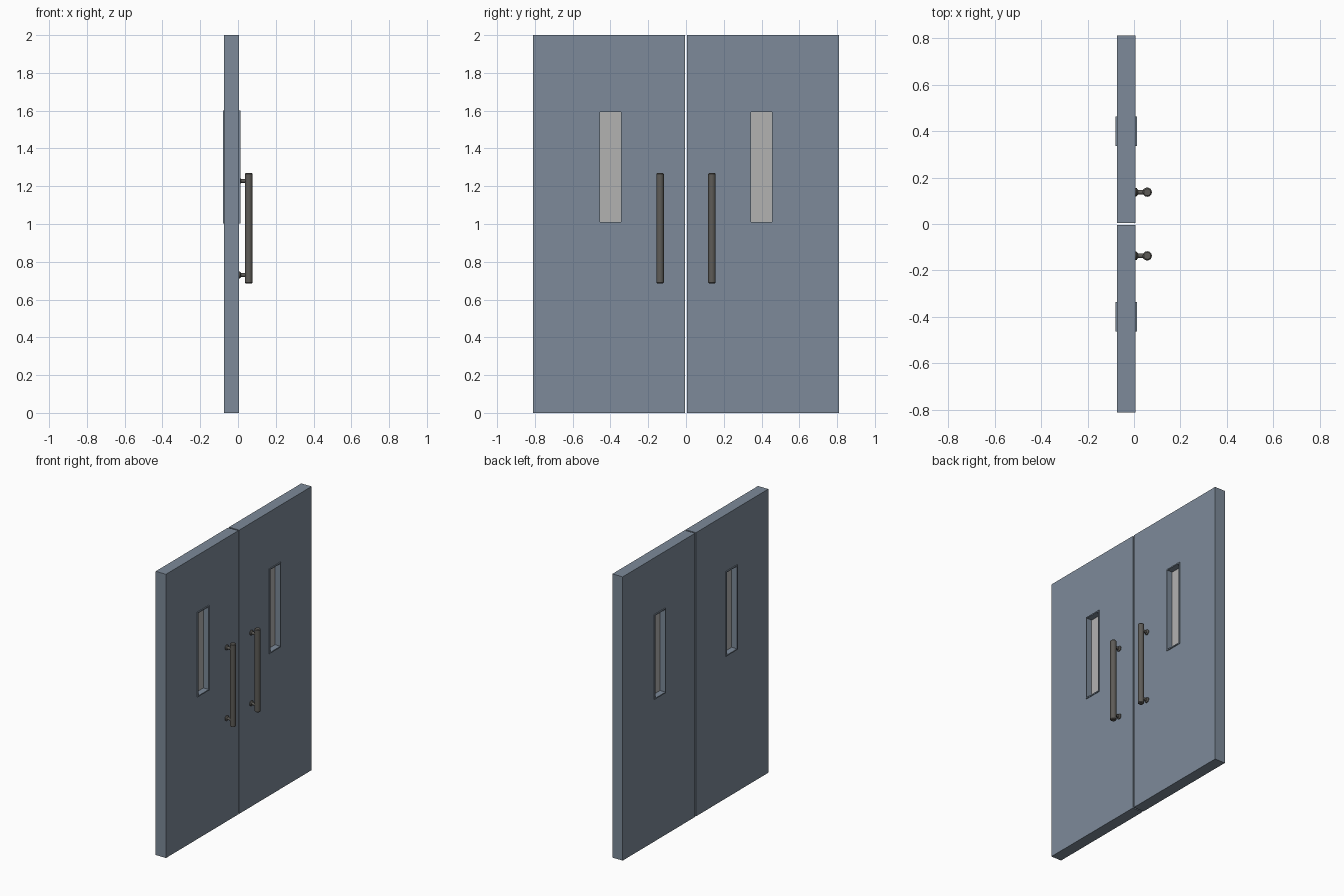
import bpy, bmesh, math
from mathutils import Matrix

if "Cube" in bpy.data.objects:
    bpy.data.objects.remove(bpy.data.objects["Cube"])


def material(name, rgb):
    m = bpy.data.materials.new(name)
    m.diffuse_color = (*rgb, 1)
    m.use_nodes = True
    m.node_tree.nodes["Principled BSDF"].inputs["Base Color"].default_value = m.diffuse_color
    return m


PAINT = material("blue grey paint", (0.205, 0.255, 0.32))
GLASS = material("pale glass", (0.45, 0.445, 0.44))
METAL = material("dark bronze metal", (0.11, 0.105, 0.095))


def make(name, bm, mat, smooth=False):
    bmesh.ops.recalc_face_normals(bm, faces=bm.faces)
    me = bpy.data.meshes.new(name)
    bm.to_mesh(me)
    bm.free()
    me.materials.append(mat)
    ob = bpy.data.objects.new(name, me)
    bpy.context.collection.objects.link(ob)
    if smooth:
        bpy.ops.object.select_all(action='DESELECT')
        ob.select_set(True)
        bpy.context.view_layer.objects.active = ob
        bpy.ops.object.shade_smooth_by_angle(angle=math.radians(35))
    return ob


def ring(name, outer, inner, x0, x1, mat):
    """Slab in the yz plane with a rectangular hole; rects are (y0, y1, z0, z1)."""
    bm = bmesh.new()

    def loop(r, x):
        y0, y1, z0, z1 = r
        return [bm.verts.new((x, y, z)) for y, z in ((y0, z0), (y1, z0), (y1, z1), (y0, z1))]
    loops = [loop(outer, x0), loop(outer, x1), loop(inner, x1), loop(inner, x0)]
    for a, b in zip(loops, loops[1:] + loops[:1]):
        for i in range(4):
            j = (i + 1) % 4
            bm.faces.new((a[i], a[j], b[j], b[i]))
    return make(name, bm, mat)


def lathe(name, profile, matrix, mat, sides=20):
    """Spin (radius, height) points round z, cap the ends, then place."""
    bm = bmesh.new()
    rows = [[bm.verts.new((r * math.cos(2 * math.pi * i / sides),
                           r * math.sin(2 * math.pi * i / sides), h))
             for i in range(sides)] for r, h in profile]
    for a, b in zip(rows, rows[1:]):
        for i in range(sides):
            j = (i + 1) % sides
            bm.faces.new((a[i], a[j], b[j], b[i]))
    bm.faces.new(rows[0])
    bm.faces.new(rows[-1])
    bmesh.ops.transform(bm, matrix=matrix, verts=bm.verts)
    return make(name, bm, mat, True)


def span(s, a, b):
    return tuple(sorted((s * a, s * b)))


BACK, FRONT = -0.074, 0.006
for side, s in (("left", -1), ("right", 1)):
    # door leaf with window opening
    ring(side + "_door", (*span(s, 0.005, 0.811), 0, 2),
         (*span(s, 0.339, 0.459), 1.007, 1.597), BACK, FRONT, PAINT)
    # window frame, proud of both faces
    ring(side + "_window_frame", (*span(s, 0.335, 0.463), 1.003, 1.601),
         (*span(s, 0.343, 0.455), 1.011, 1.593), BACK - 0.006, FRONT + 0.006, PAINT)
    # glass pane
    bm = bmesh.new()
    bmesh.ops.create_cube(bm, size=1, matrix=Matrix.Translation((-0.034, s * 0.399, 1.302))
                          @ Matrix.Diagonal((0.008, 0.114, 0.584, 1)))
    make(side + "_glass", bm, GLASS)
    # pull handle bar
    lathe(side + "_handle_bar",
          [(0.015, 0.685), (0.02, 0.69), (0.02, 1.265), (0.015, 1.27)],
          Matrix.Translation((0.057, s * 0.137, 0)), METAL)
    # standoffs with a flange at the door
    for tag, z in (("lower", 0.73), ("upper", 1.228)):
        lathe(f"{side}_{tag}_standoff",
              [(0.018, 0), (0.018, 0.006), (0.010, 0.012), (0.010, 0.03), (0.012, 0.045)],
              Matrix.Translation((FRONT - 0.001, s * 0.137, z)) @ Matrix.Rotation(math.pi / 2, 4, 'Y'),
              METAL)
